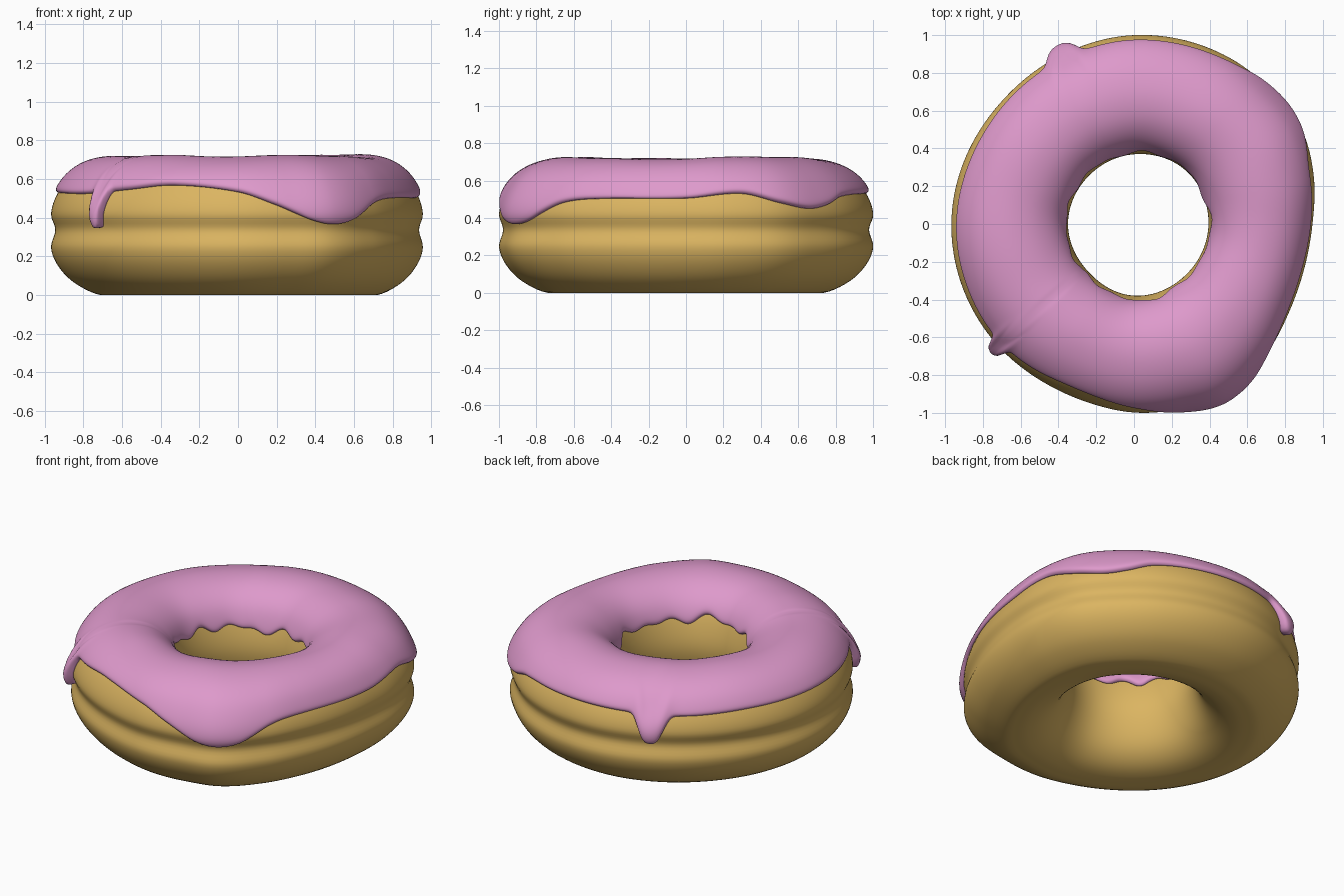
import bpy, bmesh
from math import sin, cos, pi, exp, radians, hypot

if "Cube" in bpy.data.objects:
    bpy.data.objects.remove(bpy.data.objects["Cube"])

SEG = 540      # steps around the ring
ROWS = 48      # steps across the icing


def ring_curve(points):
    """Smooth periodic function of the angle in degrees from (angle, value) points."""
    n = len(points)
    def pt(i):
        a, v = points[i % n]
        return a + 360 * (i // n), v
    def slope(i):
        (a0, v0), (a1, v1) = pt(i - 1), pt(i + 1)
        return (v1 - v0) / (a1 - a0)
    def f(a):
        a %= 360
        i = max(k for k in range(-1, n) if pt(k)[0] <= a)
        (a0, v0), (a1, v1) = pt(i), pt(i + 1)
        h = a1 - a0
        t = (a - a0) / h
        return ((2*t**3 - 3*t**2 + 1) * v0 + (t**3 - 2*t**2 + t) * h * slope(i)
                + (3*t**2 - 2*t**3) * v1 + (t**3 - t**2) * h * slope(i + 1))
    return f


# Plan outlines of the dough
outer_r = ring_curve([(0, .945), (15, .985), (30, 1.02), (45, 1.015), (60, 1.015), (90, 1.0),
                      (115, .972), (140, .955), (180, .967), (220, .967), (240, .965),
                      (255, .975), (270, .998), (285, 1.012), (298, 1.035), (315, .985),
                      (330, .945), (345, .932)])
inner_r = ring_curve([(0, .395), (45, .395), (90, .37), (135, .35), (180, .35),
                      (225, .35), (270, .38), (315, .385)])

# Cross-section: u = 0 at the hole, 1 at the outside; closed spline
SECTION = [(.58, 0), (.34, .012), (.17, .07), (.06, .17), (0, .32), (.025, .46), (.11, .59),
           (.27, .668), (.48, .695), (.69, .672), (.85, .61), (.955, .515), (1, .42),
           (.965, .337), (1, .245), (.94, .15), (.8, .062)]
PEAK, INNER_MAX, OUTER_MAX = 8, 4, 13


def section(t):
    n = len(SECTION)
    i = int(t // 1)
    f = t - i
    p = [SECTION[(i + k) % n] for k in (-1, 0, 1, 2)]
    return [.5 * (2*b + (c - a)*f + (2*a - 5*b + 4*c - d)*f*f + (3*b - a - 3*c + d)*f**3)
            for a, b, c, d in zip(*p)]


def surface(t, deg, offset=0.0):
    """Point on the dough, pushed out along the section normal."""
    ri, ro = inner_r(deg), outer_r(deg)
    u, z = section(t)
    u0, z0 = section(t - .02)
    u1, z1 = section(t + .02)
    tx, tz = (u1 - u0) * (ro - ri), z1 - z0
    length = hypot(tx, tz)
    r = ri + u * (ro - ri) - tz / length * offset
    z = max(z, 0) + tx / length * offset
    a = radians(deg)
    return r * cos(a), r * sin(a), z


def find_height(z, lo, hi):
    """Section parameter between the peak (lo) and the side (hi) at height z."""
    for _ in range(22):
        mid = (lo + hi) / 2
        if section(mid)[1] > z:
            lo = mid
        else:
            hi = mid
    return lo


def loft(name, loops, color):
    bm = bmesh.new()
    rings = [[bm.verts.new(p) for p in loop] for loop in loops]
    m = len(rings[0])
    for i, a in enumerate(rings):
        b = rings[(i + 1) % len(rings)]
        for j in range(m):
            k = (j + 1) % m
            bm.faces.new((a[j], b[j], b[k], a[k]))
    bmesh.ops.recalc_face_normals(bm, faces=bm.faces)
    for f in bm.faces:
        f.smooth = True
    me = bpy.data.meshes.new(name)
    bm.to_mesh(me)
    bm.free()
    mat = bpy.data.materials.new(name + "_color")
    mat.diffuse_color = color
    mat.use_nodes = True
    mat.node_tree.nodes["Principled BSDF"].inputs["Base Color"].default_value = mat.diffuse_color
    me.materials.append(mat)
    ob = bpy.data.objects.new(name, me)
    bpy.context.collection.objects.link(ob)


# Dough
n = len(SECTION)
loft("dough", [[surface(j * n / 85, d * 2) for j in range(85)] for d in range(180)],
     (.71, .46, .12, 1))

# Icing: lower edge on the outside, with two narrow drips
edge_out = ring_curve([(0, .505), (18, .53), (30, .48), (40, .45), (48, .468), (57, .515),
                       (75, .53), (98, .53), (125, .52), (150, .53), (185, .53), (215, .525),
                       (232, .545), (249, .568), (270, .533), (281, .468), (291, .395),
                       (298, .37), (305, .39), (317, .48), (330, .503)])
thick = ring_curve([(0, .022), (28, .034), (50, .028), (90, .022), (180, .022), (240, .027),
                    (270, .022), (298, .03), (330, .022)])
DRIPS = [(222, 2.6, .18, .03), (113, 5, .15, .035)]   # angle, half width, drop, swelling


def bump(deg, centre, width, power):
    return exp(-abs((deg - centre) / width) ** power)


def edge_in(deg):
    a = radians(deg)
    return (.495 - .022 * sin(a) + .014 * sin(9*a + 1) + .012 * sin(14*a)
            + .008 * sin(5*a + 2))


loops = []
for i in range(SEG):
    deg = i * 360 / SEG
    a = radians(deg)
    drop = sum(h * bump(deg, c, w, 3) for c, w, h, _ in DRIPS)
    swell = sum(s * bump(deg, c, w, 2) for c, w, _, s in DRIPS)
    t_out = find_height(edge_out(deg) - drop, PEAK, OUTER_MAX)
    t_in = find_height(edge_in(deg), PEAK, INNER_MAX)
    loop = []
    for j in range(ROWS + 1):                       # outer skin
        s = sin(pi / 2 * (2 * j / ROWS - 1))
        t = t_in + (t_out - t_in) * (s + 1) / 2
        wobble = .004 * sin(5*a + 3*s) * cos(3*a - 2*s)
        k = min(max((s - .35) / .5, 0), 1)
        depth = thick(deg) + wobble + swell * k * k * (3 - 2 * k)
        loop.append(surface(t, deg, depth * max(1 - abs(s) ** 30, 0) ** .5))
    for j in range(ROWS - 2, 0, -2):                # underside against the dough
        t = t_in + (t_out - t_in) * j / ROWS
        loop.append(surface(t, deg, -.004))
    loops.append(loop)
loft("icing", loops, (.73, .32, .60, 1))
